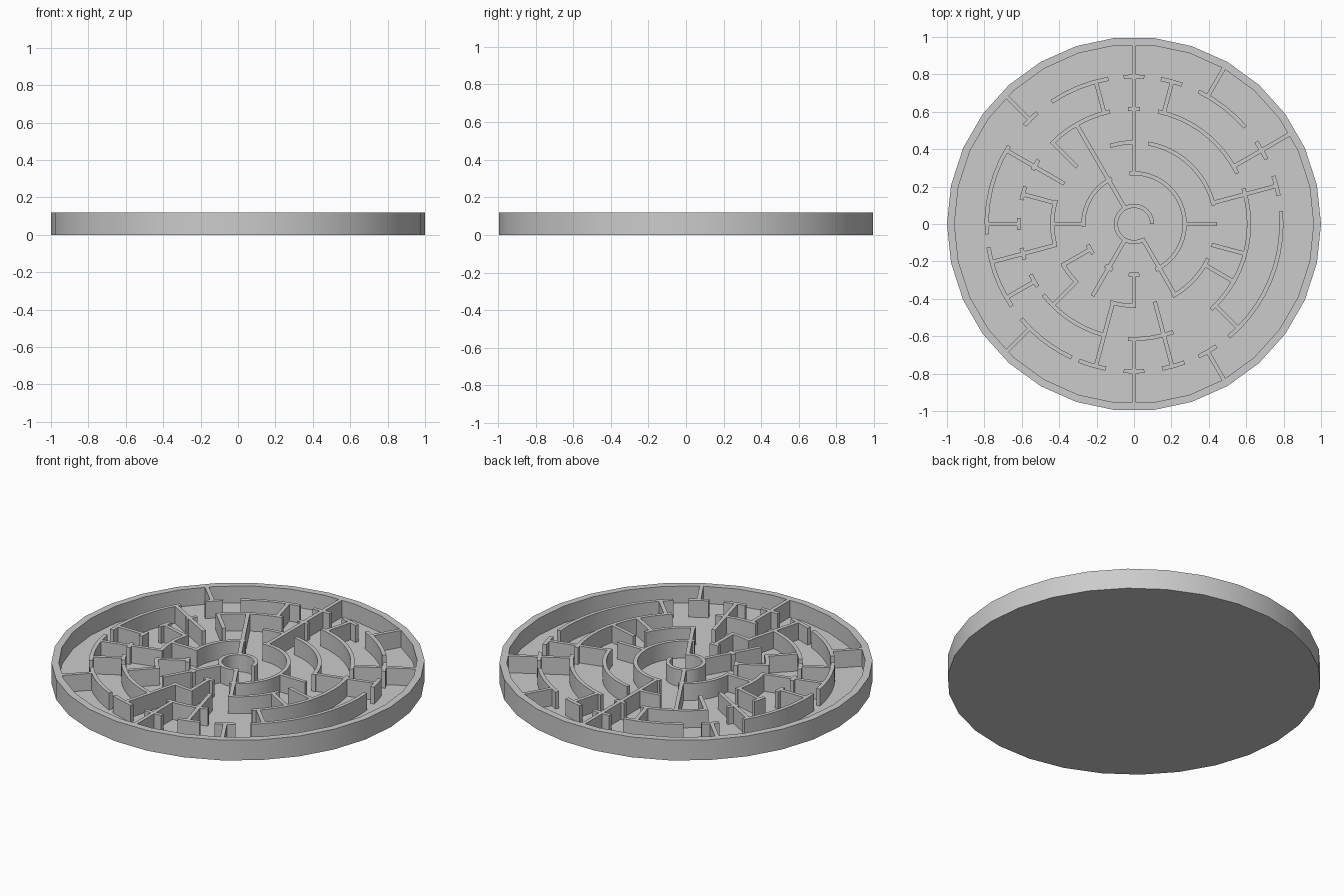
import bpy, bmesh
from math import radians, cos, sin, ceil

cube = bpy.data.objects.get("Cube")
if cube:
    bpy.data.objects.remove(cube)

HEIGHT, FLOOR, THICK = 0.12, 0.02, 0.022
RING = [0, 0.097, 0.271, 0.437, 0.615, 0.788, 0.97]  # wall radii, last meets the rim

grey = bpy.data.materials.new("plain grey")
grey.use_nodes = True
grey.diffuse_color = (0.6, 0.6, 0.6, 1)
grey.node_tree.nodes["Principled BSDF"].inputs["Base Color"].default_value = grey.diffuse_color


def polar(r, deg):
    return r * cos(radians(deg)), r * sin(radians(deg))


def finish(name, bm):
    bmesh.ops.recalc_face_normals(bm, faces=bm.faces)
    mesh = bpy.data.meshes.new(name)
    bm.to_mesh(mesh)
    bm.free()
    mesh.materials.append(grey)
    obj = bpy.data.objects.new(name, mesh)
    bpy.context.collection.objects.link(obj)
    bpy.ops.object.select_all(action='DESELECT')
    obj.select_set(True)
    bpy.context.view_layer.objects.active = obj
    bpy.ops.object.shade_smooth_by_angle(angle=radians(30))


def add_wall(bm, sections):
    """Extrude a strip of (inner, outer) plan points up from the floor."""
    loops = []
    for a, b in sections:
        plan = [(a, FLOOR), (b, FLOOR), (b, HEIGHT), (a, HEIGHT)]
        loops.append([bm.verts.new((p[0], p[1], z)) for p, z in plan])
    for low, high in zip(loops, loops[1:]):
        for i in range(4):
            j = (i + 1) % 4
            bm.faces.new((low[i], low[j], high[j], high[i]))
    bm.faces.new(loops[0])
    bm.faces.new(loops[-1])


# Round tray: bottom, outer side, rim, inner side and floor
SIDES = 30
bm = bmesh.new()
loops = []
for r, z in [(1, 0), (1, HEIGHT), (0.96, HEIGHT), (0.96, FLOOR)]:
    loops.append([bm.verts.new((*polar(r, 360 * i / SIDES), z)) for i in range(SIDES)])
for low, high in zip(loops, loops[1:]):
    for i in range(SIDES):
        j = (i + 1) % SIDES
        bm.faces.new((low[i], low[j], high[j], high[i]))
bm.faces.new(loops[0])
bm.faces.new(loops[-1])
finish("tray", bm)

# Curved walls: start and end angle of each arc, by ring
ARCS = {
    1: [(0, 302)],
    2: [(-65, 95), (116, 183), (204, 216), (235, 245), (264, 276)],
    3: [(13, 80), (89, 107), (163, 195), (209, 226), (253, 271.5), (298, 335)],
    4: [(-48, 18), (26, 78), (87, 93), (102, 136), (146, 152), (161, 168),
        (177, 183), (192, 198), (206, 213), (218, 256), (267, 290)],
    5: [(-50, 5), (11, 19), (26, 34), (41, 64), (71, 79.5), (86, 94), (100, 124),
        (131, 138), (148, 184), (189, 214), (220, 245), (248, 259), (266, 274),
        (281, 290), (296, 304)],
}
for ring, spans in ARCS.items():
    bm = bmesh.new()
    for start, end in spans:
        n = ceil((end - start) / 6)
        angles = [start + (end - start) * i / n for i in range(n + 1)]
        add_wall(bm, [(polar(RING[ring] - THICK / 2, a), polar(RING[ring] + THICK / 2, a))
                      for a in angles])
    finish(f"curved_walls_{ring}", bm)

# Straight walls: angle, then the rings each one joins
SPOKES = [
    (0, 2, 3), (15, 3, 5), (30, 4, 6), (60, 5, 6), (75, 4, 5), (90, 2, 6),
    (105, 4, 5), (120, 1, 4), (135, 3, 4), (135, 5, 6), (150, 3, 5), (165, 3, 4),
    (180, 2, 3), (180, 4, 5), (195, 3, 5), (210, 2, 3), (210, 4, 5), (225, 3, 4),
    (225, 5, 6), (240, 1, 3), (255, 3, 5), (270, 2, 3), (270, 4, 6), (285, 3, 5),
    (300, 1, 3), (300, 5, 6), (315, 4, 5), (330, 3, 4), (345, 3, 4),
]
bm = bmesh.new()
for angle, first, last in SPOKES:
    sx, sy = polar(THICK / 2, angle + 90)
    ends = [polar(RING[first] - THICK / 3, angle), polar(RING[last] + THICK / 3, angle)]
    add_wall(bm, [((x - sx, y - sy), (x + sx, y + sy)) for x, y in ends])
finish("straight_walls", bm)
